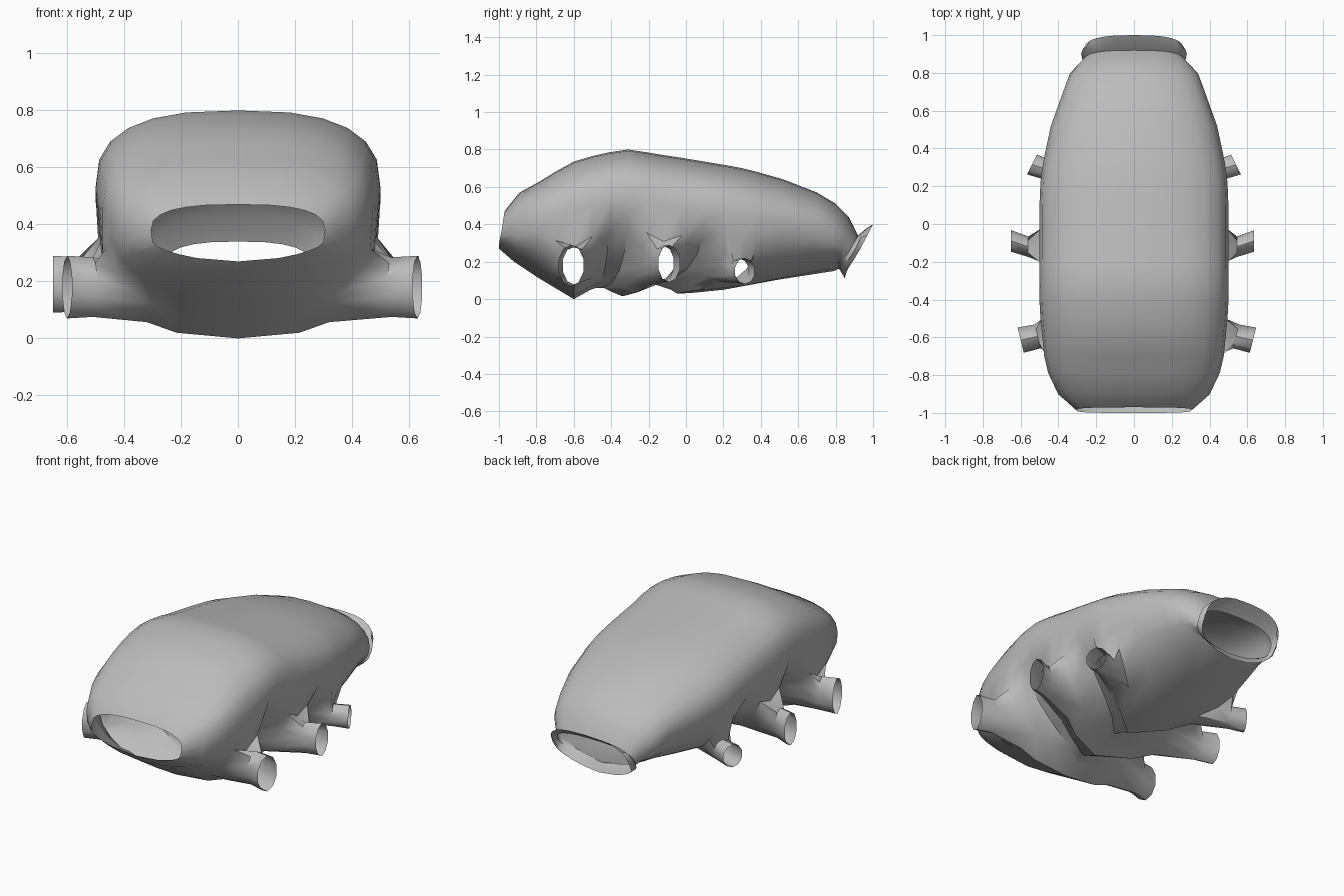
import bpy, bmesh, math

cube = bpy.data.objects.get("Cube")
if cube:
    bpy.data.objects.remove(cube, do_unlink=True)

grey = bpy.data.materials.new("shell_grey")
grey.use_nodes = True
colour = (0.5, 0.5, 0.5, 1)
grey.diffuse_color = colour
bsdf = grey.node_tree.nodes["Principled BSDF"]
bsdf.inputs["Base Color"].default_value = colour
bsdf.inputs["Roughness"].default_value = 0.7

SIDES = 24
# Front and back ends: y at bottom, y at top, bottom z, top z, half width, widest z, belly roundness
FRONT = [
    (-1.0, -.97, .27, .47, .305, .38, .55),
    (-.92, -.89, .2, .57, .40, .41, .7),
    (-.8, -.78, .12, .63, .455, .44, .8),
]
BACK = [
    (.79, .8, .15, .51, .34, .34, .85),
    (.81, .87, .16, .44, .30, .30, .8),
    (.82, .92, .16, .34, .26, .25, .65),
    (.835, .96, .135, .375, .28, .26, .65),
    (.85, 1.0, .11, .40, .26, .26, .65),
]
# Middle: y, bottom z, top z, half width, widest z, belly roundness, forward sweep of the belly
MIDDLE = [
    (-.7, .06, .68, .475, .46, .7, 0),
    (-.6, 0, .735, .485, .48, .6, 0),
    (-.5, .05, .765, .495, .5, .7, .01),
    (-.41, .06, .785, .5, .52, 1.3, .07),
    (-.31, .06, .8, .5, .53, 1.25, .13),
    (-.21, .04, .785, .5, .52, .75, .19),
    (-.12, .015, .77, .5, .5, .65, .22),
    (-.02, .05, .755, .5, .49, .75, .24),
    (.1, .08, .735, .5, .48, 1.2, .27),
    (.22, .05, .715, .495, .47, .9, .3),
    (.3, .03, .70, .485, .46, .8, .35),
    (.38, .032, .68, .47, .44, .9, .36),
    (.52, .05, .64, .44, .42, 1, .32),
    (.7, .105, .57, .375, .39, .95, .2),
]
SECTIONS = ([s + (0,) for s in FRONT]
            + [(m[0],) + m for m in MIDDLE]
            + [s + (0,) for s in BACK])
# Sockets: first section, centre y, centre z, y radius, z radius, right reach, left reach, slant, lean
SOCKETS = [
    (3, -.615, .18, .07, .11, .63, .6, .25, -.02),
    (8, -.09, .19, .06, .10, .635, .65, 0, .03),
    (12, .315, .15, .055, .07, .54, .54, -.5, .03),
]


def power(v, p):
    return math.copysign(abs(v) ** p, v)


def crown(y):
    # The back is boxy in front, rounder behind, and boxy again at the rear lip
    if y > .9:
        return .75
    return .75 + .12 * min(max((y + .25) / .6, 0), 1)


def body_ring(bm, yb, yt, zb, zt, w, zw, belly, sweep):
    ring = []
    for j in range(SIDES):
        a = 2 * math.pi * j / SIDES - math.pi / 2
        c, s = math.cos(a), math.sin(a)
        below = s < -1e-6
        p = belly if below else crown(yt)
        x = w * power(c, p)
        z = zw + power(s, p) * (zw - zb if below else zt - zw)
        y = yb + (yt - yb) * (z - zb) / (zt - zb)
        if below:
            y -= sweep * (1 - abs(c)) ** 1.5
            z += .04 * abs(s * c)
        ring.append(bm.verts.new((x, y, z)))
    return ring


def skin(bm, a, b, skip=()):
    n = len(a)
    for j in range(n):
        if j not in skip:
            k = (j + 1) % n
            bm.faces.new((a[j], a[k], b[k], b[j]))


# Open shell with gaps left for the leg sockets
bm = bmesh.new()
rings = [body_ring(bm, *s) for s in SECTIONS]
LOW, HIGH = 2, 5
gap = set(range(LOW, HIGH)) | {SIDES - 1 - j for j in range(LOW, HIGH)}
socket_rows = {s[0] + k for s in SOCKETS for k in (0, 1)}
for i in range(len(rings) - 1):
    skin(bm, rings[i], rings[i + 1], gap if i in socket_rows else ())

# Hollow leg sockets growing out of the gaps
for first, cy, cz, ry, rz, right, left, slant, lean in SOCKETS:
    for side, reach in ((1, right), (-1, left)):
        cols = [j if side > 0 else SIDES - j for j in range(LOW, HIGH + 1)]
        r0, r1, r2 = rings[first:first + 3]
        edge = ([r0[j] for j in cols] + [r1[cols[-1]]]
                + [r2[j] for j in reversed(cols)] + [r1[cols[0]]])
        loops = [edge]
        for x, grow, shift in ((reach - .09, .95, lean), (reach, 1, 0)):
            loop = []
            for k in range(len(edge)):
                a = math.radians(234 - 36 * k)
                dy = ry * grow * math.cos(a)
                loop.append(bm.verts.new((side * (x + slant * dy), cy + dy - shift,
                                          cz + rz * grow * math.sin(a))))
            loops.append(loop)
        for a, b in zip(loops, loops[1:]):
            skin(bm, a, b)

# Drop the points left unused inside the gaps
loose = [v for v in bm.verts if not v.link_faces]
bmesh.ops.delete(bm, geom=loose, context='VERTS')
bmesh.ops.recalc_face_normals(bm, faces=bm.faces)
mesh = bpy.data.meshes.new("thorax_shell")
bm.to_mesh(mesh)
bm.free()
mesh.materials.append(grey)
shell = bpy.data.objects.new("thorax_shell", mesh)
bpy.context.collection.objects.link(shell)
bpy.context.view_layer.objects.active = shell
shell.select_set(True)
bpy.ops.object.shade_smooth_by_angle(angle=math.radians(40))
